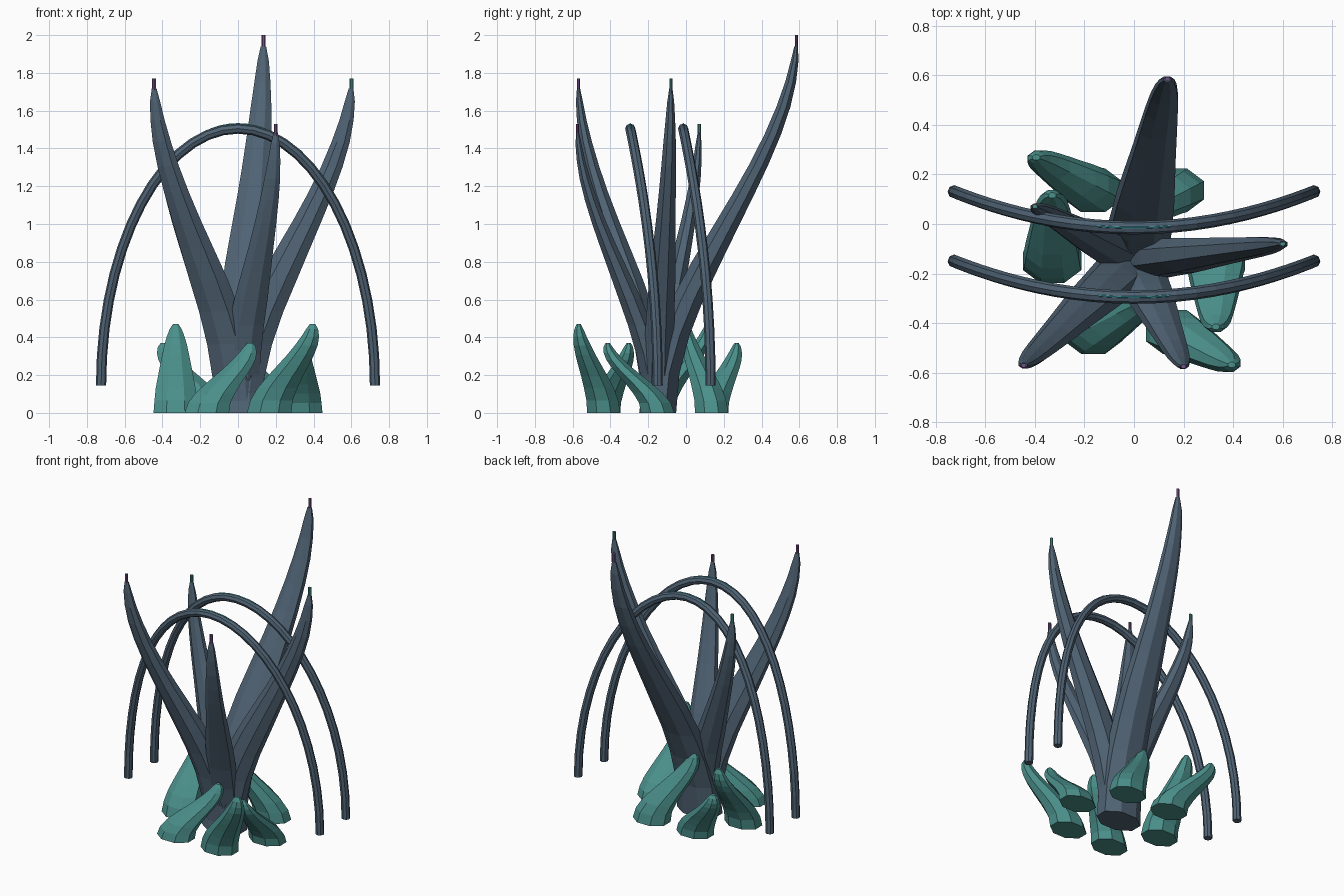
import bpy, bmesh, math
from mathutils import Vector

cube = bpy.data.objects.get("Cube")
if cube:
    bpy.data.objects.remove(cube)


def material(name, rgb):
    m = bpy.data.materials.new(name)
    m.use_nodes = True
    m.diffuse_color = (*rgb, 1)
    m.node_tree.nodes["Principled BSDF"].inputs["Base Color"].default_value = (*rgb, 1)
    return m


SLATE = material("slate", (0.08, 0.125, 0.175))
TEAL = material("teal", (0.07, 0.28, 0.26))
PURPLE = material("purple", (0.18, 0.08, 0.25))
CYAN = material("cyan", (0.05, 0.35, 0.38))
CENTRE = Vector((0, -0.15, 0))


def loft(name, rings, mat):
    """Skin a list of equal point rings and cap both ends."""
    bm = bmesh.new()
    loops = [[bm.verts.new(p) for p in ring] for ring in rings]
    n = len(loops[0])
    for a, b in zip(loops, loops[1:]):
        for i in range(n):
            j = (i + 1) % n
            bm.faces.new((a[i], a[j], b[j], b[i]))
    bm.faces.new(loops[0][::-1])
    bm.faces.new(loops[-1])
    bmesh.ops.recalc_face_normals(bm, faces=bm.faces)
    mesh = bpy.data.meshes.new(name)
    bm.to_mesh(mesh)
    bm.free()
    mesh.materials.append(mat)
    ob = bpy.data.objects.new(name, mesh)
    bpy.context.collection.objects.link(ob)
    return ob


def oval(c, r, flat, sides=8):
    angles = [math.tau * (i + 0.5) / sides for i in range(sides)]
    return [Vector((c.x + r * math.cos(a), c.y + r * flat * math.sin(a), c.z)) for a in angles]


def profile_at(profile, t):
    for (t0, r0), (t1, r1) in zip(profile, profile[1:]):
        if t <= t1:
            return r0 + (r1 - r0) * (t - t0) / (t1 - t0)
    return profile[-1][1]


def horn(name, base, tip, profile, size, flat, mat, steps=12):
    """Tapered horn that starts upright, leans out and ends upright."""
    rings = []
    end = profile[-1][0]
    for k in range(steps + 1):
        t = end * (1 - (1 - k / steps) ** 1.3)
        c = base.lerp(tip, t * t * (3 - 2 * t))
        c.z = tip.z * t
        rings.append(oval(c, size * profile_at(profile, t), flat))
    return loft(name, rings, mat)


# Tall spikes with small upright tips
SPIKE = [(0, 0.14), (0.2, 0.127), (0.4, 0.112), (0.6, 0.08), (0.8, 0.055),
         (0.9, 0.037), (0.95, 0.025), (0.97, 0.014)]
spikes = [("back", (0.135, 0.585, 2.0), PURPLE),
          ("front_right", (-0.445, -0.57, 1.77), PURPLE),
          ("left", (0.6, -0.08, 1.77), TEAL),
          ("front_left", (0.2, -0.575, 1.53), PURPLE),
          ("back_right", (-0.4, 0.07, 1.53), TEAL)]
for name, tip, mat in spikes:
    tip = Vector(tip)
    horn(name + "_spike", CENTRE, tip, SPIKE, tip.z / 1.8, 0.68, SLATE)
    low = tip - Vector((0, 0, 0.065))
    loft(name + "_spike_tip", [oval(low, 0.011, 0.8), oval(tip, 0.011, 0.8)], mat)

# Ring of short curved shoots around the base
SHOOT = [(0, 0.127), (0.25, 0.117), (0.5, 0.093), (0.75, 0.067), (0.92, 0.042), (1, 0.016)]
for i in range(6):
    a = math.radians(60 * i)
    lean = math.radians(270) - a
    base = CENTRE + 0.33 * Vector((math.cos(a), math.sin(a), 0))
    tip = base + 0.265 * Vector((math.cos(lean), math.sin(lean), 0))
    tip.z = 0.47 if i % 2 else 0.37
    horn(f"shoot_{i + 1}", base, tip, SHOOT, 1, 0.75, TEAL, 9)


# Two bowed arches with a thin bright strip at the crown
def arch_point(a, y):
    x = 0.725 * math.cos(a)
    return Vector((x, y + 0.145 * (x / 0.725) ** 2, 0.145 + 1.36 * math.sin(a)))


def arch_tube(name, y, start, end, steps, radius, lift, mat):
    rings = []
    for k in range(steps + 1):
        a = start + (end - start) * k / steps
        p = arch_point(a, y)
        tangent = (arch_point(a + 0.01, y) - arch_point(a - 0.01, y)).normalized()
        side = tangent.cross(Vector((0, 1, 0))).normalized()
        other = tangent.cross(side)
        p.z += lift
        rings.append([p + radius * (side * math.cos(b) + other * math.sin(b))
                      for b in (math.tau * i / 8 for i in range(8))])
    loft(name, rings, mat)


for name, y in (("back", -0.015), ("front", -0.295)):
    arch_tube(name + "_arch", y, 0, math.pi, 28, 0.027, 0, SLATE)
    arch_tube(name + "_arch_strip", y, 1.37, 1.77, 6, 0.004, 0.025, CYAN)
